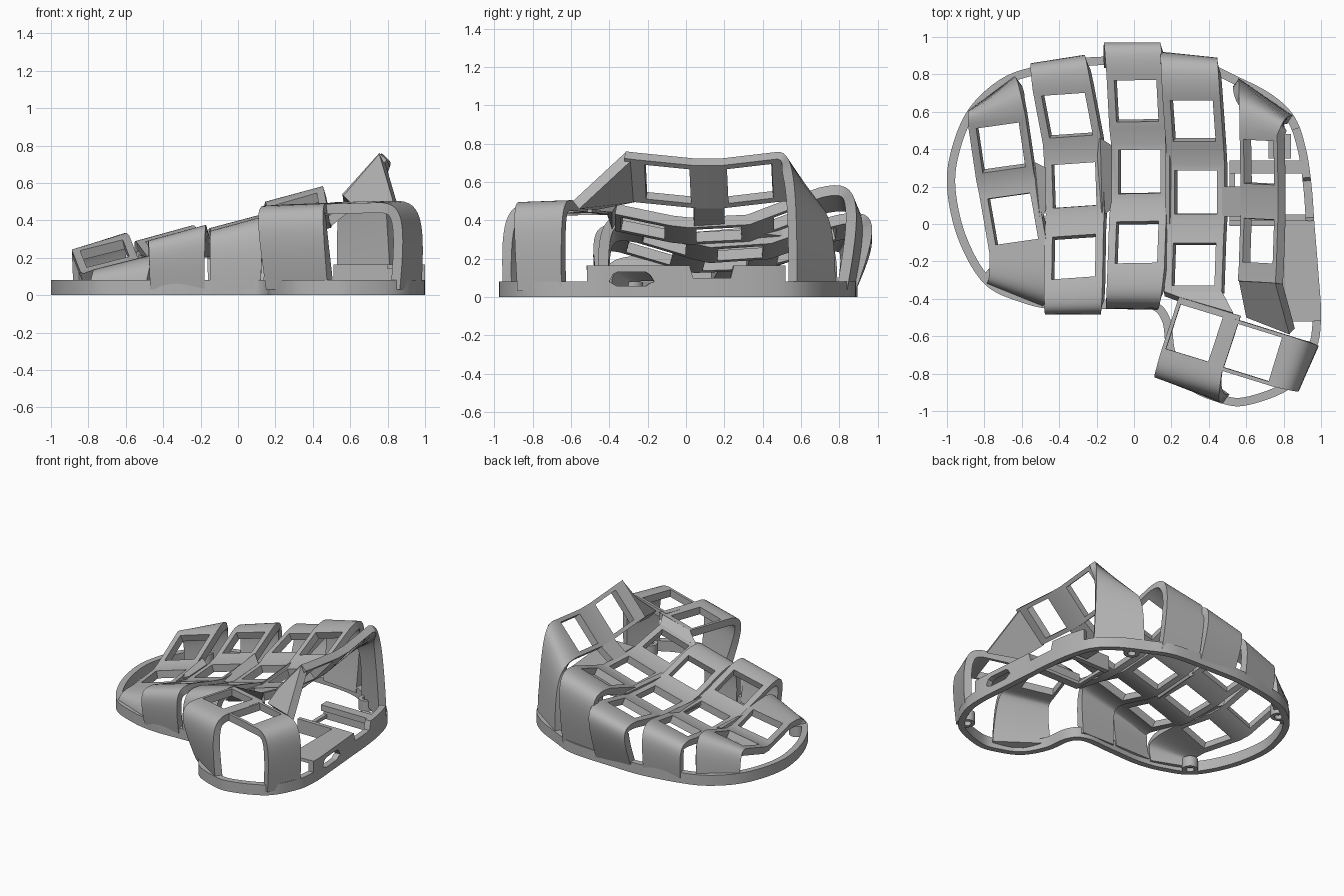
import bpy, bmesh, math
from mathutils import Vector as V

cube = bpy.data.objects.get("Cube")
if cube:
    bpy.data.objects.remove(cube, do_unlink=True)

grey = bpy.data.materials.new("matte_grey")
grey.use_nodes = True
grey.diffuse_color = (0.45, 0.45, 0.45, 1)
grey.node_tree.nodes["Principled BSDF"].inputs["Base Color"].default_value = grey.diffuse_color


def finish(name, bm, thick=0):
    """Turn a bmesh into an object, thicken it inward and shade it."""
    bmesh.ops.remove_doubles(bm, verts=bm.verts, dist=0.0005)
    mesh = bpy.data.meshes.new(name)
    bm.to_mesh(mesh)
    bm.free()
    mesh.materials.append(grey)
    ob = bpy.data.objects.new(name, mesh)
    bpy.context.collection.objects.link(ob)
    bpy.ops.object.select_all(action='DESELECT')
    bpy.context.view_layer.objects.active = ob
    ob.select_set(True)
    if thick:
        mod = ob.modifiers.new("thickness", 'SOLIDIFY')
        mod.thickness, mod.offset = thick, -1
        bpy.ops.object.modifier_apply(modifier=mod.name)
    bpy.ops.object.shade_smooth_by_angle(angle=math.radians(30))


def quad(bm, *pts):
    bm.faces.new([bm.verts.new(p) for p in pts])


def box(name, lo, hi):
    bm = bmesh.new()
    bmesh.ops.create_cube(bm, size=1)
    for v in bm.verts:
        v.co = V([(a + b) / 2 + c * (b - a) for a, b, c in zip(lo, hi, v.co)])
    finish(name, bm)


def panel(name, *pts, thick=0.05):
    bm = bmesh.new()
    quad(bm, *pts)
    finish(name, bm, thick)


def leg(end, prev, foot, bulge):
    """Rounded shoulder from a plate edge down to the rim."""
    run = end - prev
    flat = V((run.x, run.y, 0))
    out = flat.normalized()
    foot = V((foot[0], foot[1], 0.03))
    straight = end + out * ((foot - end).dot(out) + bulge)
    corner = straight.lerp(foot + out * bulge, 0.5)
    reach = V((corner.x - end.x, corner.y - end.y, 0)).length
    corner.z = end.z + run.z / flat.length * reach * 0.7
    h1, h2 = end.lerp(corner, 0.85), foot.lerp(corner, 0.8)
    pts = []
    for i in range(1, 15):
        t = i / 14
        s = 1 - t
        pts.append(end * s**3 + h1 * 3 * s * s * t + h2 * 3 * s * t * t + foot * t**3)
    return pts


def strip(name, centres, width, yaw, tilt, keys, back=None, front=None,
          back_bulge=0, front_bulge=(0, 0), sides=(0.13, 0.87)):
    """Folded band with square key openings and rounded legs at its ends."""
    a, b = math.radians(yaw), math.radians(tilt)
    half = V((math.cos(a) * math.cos(b), math.sin(a) * math.cos(b), math.sin(b))) * width / 2
    rows = [(V(c) - half, V(c) + half) for c in centres]
    kinds = [i in keys for i in range(len(rows) - 1)]
    head, tail = [], []
    if back:
        head = list(zip(*[leg(rows[0][k], rows[1][k], back[k], back_bulge) for k in (0, 1)]))[::-1]
    if front:
        tail = list(zip(*[leg(rows[-1][k], rows[-2][k], front[k], front_bulge[k]) for k in (0, 1)]))
    kinds = [False] * len(head) + kinds + [False] * len(tail)
    rows = head + rows + tail
    lo, hi = sides
    bm = bmesh.new()
    for (l0, r0), (l1, r1), key in zip(rows, rows[1:], kinds):
        ring = [l0, l1, r1, r0]
        if not key:
            quad(bm, *ring)
            continue
        hole = []
        for u, v in ((lo, 0.11), (lo, 0.89), (hi, 0.89), (hi, 0.11)):
            hole.append(l0.lerp(r0, u).lerp(l1.lerp(r1, u), v))
        for i in range(4):
            j = (i + 1) % 4
            quad(bm, ring[i], ring[j], hole[j], hole[i])
    finish(name, bm, 0.055)


# Base rim: smooth closed outline
outline = [(-1, .2), (-.97, .42), (-.88, .62), (-.72, .77), (-.54, .84), (-.25, .89), (0, .89),
           (.35, .87), (.55, .79), (.74, .69), (.86, .57), (.92, .4), (.95, .2), (.965, 0),
           (.985, -.25), (1, -.5), (.97, -.68), (.85, -.87), (.6, -.97), (.44, -.95), (.28, -.87),
           (.18, -.7), (.15, -.52), (.07, -.45), (-.15, -.455), (-.4, -.46), (-.6, -.42),
           (-.8, -.32), (-.94, -.08)]


def smooth_loop(pts, n=12):
    res, m = [], len(pts)
    for i in range(m):
        p, q, r, s = [V(pts[(i + k) % m]) for k in (-1, 0, 1, 2)]
        for k in range(n):
            t = k / n
            res.append(q + (r - p) * t / 2 + (p * 2 - q * 5 + r * 4 - s) * t * t / 2
                       + (q * 3 - p - r * 3 + s) * t**3 / 2)
    return res


SLOT_Y, SLOT_Z, SLOT_R, SLOT_HALF = -0.285, 0.093, 0.037, 0.068


def slot_half_height(p):
    """Half height of the round-ended side slot at a rim point."""
    d = max(0, abs(p.y - SLOT_Y) - SLOT_HALF)
    return math.sqrt(SLOT_R**2 - d * d) if p.x > 0.9 and d < SLOT_R else 0


def rim_top(p):
    h = slot_half_height(p)
    return min(0.08, SLOT_Z - h) if h else 0.08


def side_bottom(p):
    h = slot_half_height(p)
    return SLOT_Z + h if h else 0.079


def side_top(p):
    return 0.1 if 0.03 < p.y < 0.24 else 0.165


def wall(name, path, bottom, top, thick):
    bm = bmesh.new()
    for p, q in zip(path, path[1:]):
        quad(bm, (q.x, q.y, bottom(q)), (p.x, p.y, bottom(p)),
             (p.x, p.y, top(p)), (q.x, q.y, top(q)))
    finish(name, bm, thick)


rim = smooth_loop(outline)
wall("base_rim", rim + rim[:1], lambda p: 0, rim_top, 0.045)
wall("side_wall", [p for p in rim if p.x > 0.8 and -0.53 < p.y < 0.52], side_bottom, side_top, 0.045)
box("side_shelf", (.8, -.52, .14), (.965, .0, .165))

# Circuit board rails
box("front_rail", (.51, -.01, .06), (.93, .02, .165))
box("front_rail_lip", (.51, .02, .06), (.93, .05, .085))
box("back_rail", (.51, .27, .12), (.91, .34, .165))
box("back_rail_web", (.51, .3, .05), (.91, .34, .165))
box("rail_end_stop", (.51, .02, .06), (.54, .3, .085))
box("cable_bracket", (.72, .35, .06), (.84, .48, .1))

# Screw posts
for i, (x, y) in enumerate(((.85, -.78), (.6, .69), (-.74, .67), (-.74, -.28))):
    bm = bmesh.new()
    bmesh.ops.create_cone(bm, segments=24, radius1=0.055, radius2=0.055, depth=0.08)
    bmesh.ops.translate(bm, verts=bm.verts, vec=(x, y, 0.04))
    finish("screw_post_%d" % (i + 1), bm, 0.027)

# Finger columns, from the outer low one to the inner steep one
strip("outer_column", [(-.735, .56, .28), (-.69, .255, .165), (-.675, .185, .155), (-.62, -.13, .175)],
      .32, 8, 14, (0, 2), ((-.88, .61), (-.64, .79)), ((-.8, -.32), (-.5, -.44)), 0, (.01, .01))
strip("second_column", [(-.385, .725, .325), (-.33, .435, .25), (-.325, .355, .23), (-.315, .06, .22),
                        (-.32, -.03, .24), (-.325, -.32, .325)],
      .325, 4, 15, (0, 2, 4), ((-.54, .84), (-.26, .885)), ((-.47, -.455), (-.18, -.455)),
      .055, (.07, .07))
strip("third_column", [(.005, .8, .39), (.02, .515, .32), (.03, .43, .29), (.03, .13, .27),
                       (.02, .045, .29), (.01, -.24, .375)],
      .315, 1, 15, (0, 2, 4), ((-.16, .885), (.14, .885)), ((-.15, -.45), (.12, -.455)),
      .16, (.02, .02))
strip("fourth_column", [(.305, .69, .525), (.325, .41, .42), (.33, .32, .385), (.33, .02, .37),
                        (.325, -.07, .38), (.315, -.36, .44)],
      .32, 0, 16, (0, 2, 4), ((.15, .875), (.45, .84)), None, .11)
strip("inner_column", [(.665, .48, .645), (.67, .18, .61), (.67, .06, .61), (.66, -.24, .64),
                       (.655, -.31, .648)],
      .3, -3, 48, (0, 2), ((.56, .78), (.85, .58)), sides=(.1, .9))

# Thumb cluster: one plate with a front leg and one with a side leg
strip("thumb_plate_left", [(.405, -.441, .49), (.305, -.745, .485)], .345, -17, 2, (0,),
      None, ((.15, -.72), (.48, -.955)), 0, (.18, .03), (.06, .745))
strip("thumb_plate_right", [(.475, -.637, .492), (.79, -.735, .5)], .285, 73, 2, (0,),
      None, ((.865, -.88), (.98, -.65)), 0, (.05, .03), (.07, .93))

# Connecting webs
panel("thumb_web", (.16, -.36, .396), (.24, -.39, .485), (.53, -.475, .495), (.47, -.36, .484))
panel("inner_web", (.56, -.3, .535), (.6, -.5, .495), (.83, -.59, .5), (.755, -.315, .755), thick=0.06)
panel("inner_bridge", (.47, .2, .42), (.47, .04, .41), (.58, .04, .5), (.58, .2, .5))
panel("outer_bridge", (-.53, .33, .22), (-.5, 0, .2), (-.47, .08, .19), (-.47, .3, .2))
panel("second_bridge", (-.18, .46, .3), (-.17, .04, .26), (-.12, .08, .23), (-.12, .42, .25))
panel("third_bridge", (.165, .5, .36), (.165, 0, .32), (.19, 0, .335), (.19, .42, .37))
